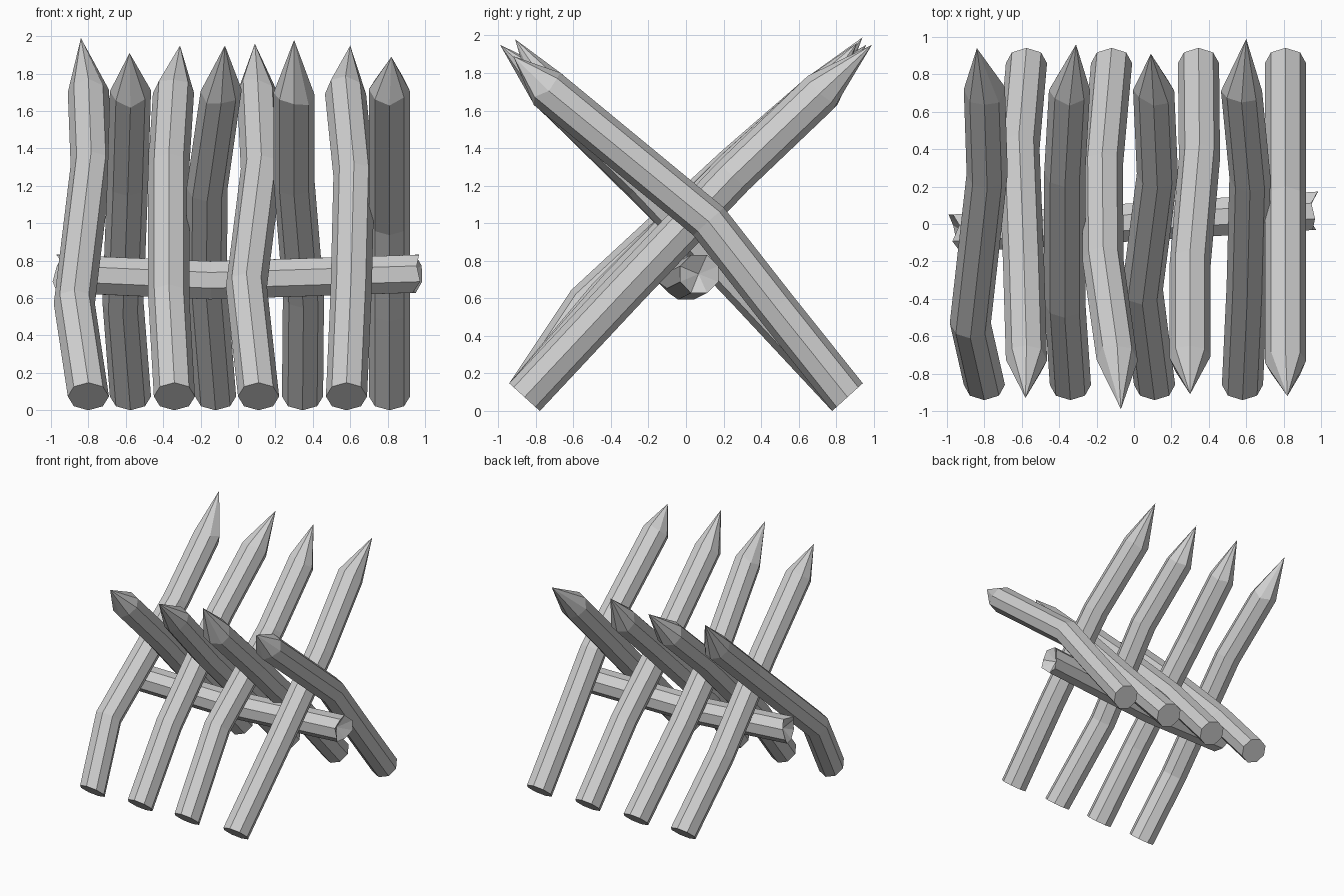
import bpy, bmesh, math, random
from mathutils import Vector

random.seed(4)
SIDES = 8
RADIUS = 0.11

if "Cube" in bpy.data.objects:
    bpy.data.objects.remove(bpy.data.objects["Cube"])

wood = bpy.data.materials.new("pale_grey_wood")
wood.use_nodes = True
GREY = (0.62, 0.62, 0.62, 1)
wood.diffuse_color = GREY
wood.node_tree.nodes["Principled BSDF"].inputs["Base Color"].default_value = GREY


def add_ring(bm, centre, u, v, axis, turn=0, jitter=0):
    """Ring of vertices around centre, roughened along the axis."""
    ring = []
    for i in range(SIDES):
        a = turn + math.tau * i / SIDES
        slide = axis * random.uniform(-jitter, jitter)
        ring.append(bm.verts.new(
            centre + (u * math.cos(a) + v * math.sin(a)) * RADIUS + slide))
    return ring


def join_rings(bm, lower, upper):
    for i in range(SIDES):
        j = (i + 1) % SIDES
        bm.faces.new((lower[i], lower[j], upper[j], upper[i]))


def fan(bm, ring, point):
    tip = bm.verts.new(point)
    for i in range(SIDES):
        bm.faces.new((ring[i], ring[(i + 1) % SIDES], tip))


def finish(bm, name):
    bmesh.ops.recalc_face_normals(bm, faces=bm.faces)
    mesh = bpy.data.meshes.new(name)
    bm.to_mesh(mesh)
    bm.free()
    mesh.materials.append(wood)
    obj = bpy.data.objects.new(name, mesh)
    bpy.context.collection.objects.link(obj)


def stake(name, side, path):
    """Crooked sharpened log; side is +1 when it leans from front to back."""
    axis = Vector((0, side * 0.67, 0.74)).normalized()
    u = Vector((1, 0, 0))
    v = axis.cross(u)
    points = [Vector((x, side * y, z)) for x, y, z in path]
    bm = bmesh.new()
    rings = [add_ring(bm, p, u, v, axis, 0, 0.025 if i == 3 else 0)
             for i, p in enumerate(points[:-1])]
    bm.faces.new(rings[0])
    for lower, upper in zip(rings, rings[1:]):
        join_rings(bm, lower, upper)
    fan(bm, rings[-1], points[-1])
    finish(bm, name)


# Paths run foot, low bend, high bend, shoulder, tip
FOOT = (-0.86, 0.074)
SHOULDER = (0.72, 1.70)


def path(foot_x, low, high, shoulder_x, tip, shoulder=SHOULDER):
    return [(foot_x, *FOOT), low, high, (shoulder_x, *shoulder), tip]


# Stakes with feet at the front
stake("front_stake_1", 1, path(-0.80, (-0.875, -0.53, 0.57), (-0.785, 0.27, 1.31),
                               -0.80, (-0.84, 0.94, 1.99)))
stake("front_stake_2", 1, path(-0.34, (-0.37, -0.42, 0.60), (-0.37, 0.28, 1.30),
                               -0.345, (-0.31, 0.96, 1.95)))
stake("front_stake_3", 1, path(0.11, (0.045, -0.35, 0.66), (0.125, 0.27, 1.29),
                               0.105, (0.09, 0.91, 1.96)))
stake("front_stake_4", 1, path(0.58, (0.605, -0.33, 0.64), (0.62, 0.25, 1.25),
                               0.575, (0.60, 0.99, 1.95)))

# Stakes with feet at the back
stake("back_stake_1", -1, path(-0.575, (-0.615, -0.40, 0.58), (-0.59, 0.22, 1.22),
                               -0.575, (-0.58, 0.93, 1.91)))
stake("back_stake_2", -1, path(-0.12, (-0.17, -0.30, 0.69), (-0.165, 0.20, 1.19),
                               -0.09, (-0.07, 0.99, 1.95)))
stake("back_stake_3", -1, path(0.345, (0.35, -0.35, 0.62), (0.30, 0.22, 1.22),
                               0.30, (0.30, 0.91, 1.98)))
stake("back_stake_4", -1, path(0.81, (0.81, -0.48, 0.55), (0.81, -0.12, 1.01),
                               0.81, (0.82, 0.92, 1.89), (0.735, 1.71)))

# Sagging cross rail with hollow broken ends
bm = bmesh.new()
axis = Vector((1, 0.06, 0)).normalized()
v = Vector((0, 0, 1))
u = v.cross(axis)
centres = [Vector(p) for p in ((-0.96, -0.05, 0.73), (-0.15, 0, 0.695), (0.96, 0.07, 0.73))]
rings = [add_ring(bm, c, u, v, axis, math.pi / SIDES, 0 if i == 1 else 0.035)
         for i, c in enumerate(centres)]
for lower, upper in zip(rings, rings[1:]):
    join_rings(bm, lower, upper)
fan(bm, rings[0], centres[0] + axis * 0.06)
fan(bm, rings[-1], centres[-1] - axis * 0.06)
finish(bm, "cross_rail")
